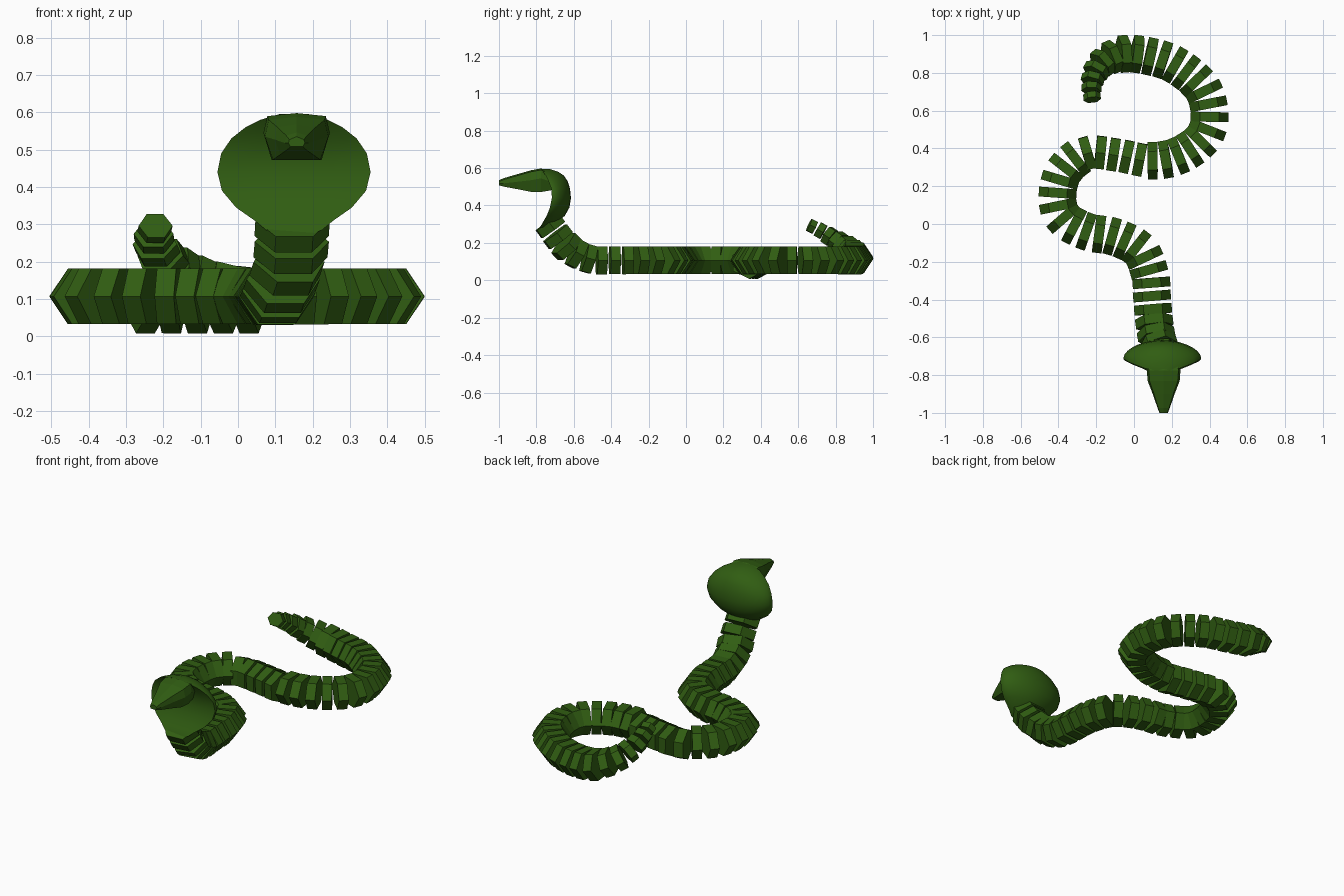
import bpy, bmesh, math
from mathutils import Vector, Matrix

if "Cube" in bpy.data.objects:
    bpy.data.objects.remove(bpy.data.objects["Cube"])

green = bpy.data.materials.new("snake_green")
green.diffuse_color = (0.03, 0.11, 0.006, 1)
green.use_nodes = True
green.node_tree.nodes["Principled BSDF"].inputs["Base Color"].default_value = green.diffuse_color


def finish(bm, name):
    bmesh.ops.remove_doubles(bm, verts=bm.verts, dist=1e-5)
    bmesh.ops.recalc_face_normals(bm, faces=bm.faces)
    me = bpy.data.meshes.new(name)
    bm.to_mesh(me)
    bm.free()
    ob = bpy.data.objects.new(name, me)
    bpy.context.collection.objects.link(ob)
    me.materials.append(green)
    return ob


def loft(bm, rings):
    """Skin closed rings of points and cap both ends."""
    vs = [[bm.verts.new(p) for p in r] for r in rings]
    n = len(vs[0])
    for a, b in zip(vs, vs[1:]):
        for i in range(n):
            bm.faces.new((a[i], a[(i + 1) % n], b[(i + 1) % n], b[i]))
    bm.faces.new(vs[0])
    bm.faces.new(vs[-1])


def catmull(pts, steps=24):
    p = [2 * pts[0] - pts[1]] + pts + [2 * pts[-1] - pts[-2]]
    out = []
    for i in range(1, len(p) - 2):
        a, b, c, d = p[i - 1:i + 3]
        for k in range(steps):
            t = k / steps
            out.append(0.5 * (2 * b + (c - a) * t + (2 * a - 5 * b + 4 * c - d) * t * t
                              + (3 * b - a - 3 * c + d) * t ** 3))
    return out + [pts[-1]]


# Winding body path from neck to tail
path = [Vector(p) for p in (
    (0.145, -0.725, 0.29), (0.14, -0.67, 0.215), (0.12, -0.60, 0.15), (0.105, -0.50, 0.11),
    (0.095, -0.38, 0.107), (0.085, -0.27, 0.107), (0.03, -0.14, 0.107), (-0.10, -0.07, 0.107),
    (-0.25, -0.04, 0.107), (-0.37, 0.03, 0.107), (-0.405, 0.14, 0.107), (-0.37, 0.28, 0.107),
    (-0.25, 0.375, 0.107), (-0.09, 0.365, 0.105), (0.08, 0.335, 0.105), (0.23, 0.36, 0.107),
    (0.36, 0.45, 0.107), (0.40, 0.57, 0.107), (0.36, 0.72, 0.107), (0.22, 0.84, 0.107),
    (0.07, 0.89, 0.107), (-0.06, 0.90, 0.125), (-0.16, 0.86, 0.17), (-0.21, 0.79, 0.22),
    (-0.225, 0.72, 0.265), (-0.22, 0.65, 0.30))]
curve = catmull(path)
dist = [0.0]
for a, b in zip(curve, curve[1:]):
    dist.append(dist[-1] + (b - a).length)
total = dist[-1]

# Hexagonal body segments, shrinking along the tail
bm = bmesh.new()
s, j = 0.0, 0
while s < total:
    while dist[j + 1] < s:
        j += 1
    c = curve[j].lerp(curve[j + 1], (s - dist[j]) / (dist[j + 1] - dist[j]))
    t = (curve[min(j + 2, len(curve) - 1)] - curve[max(j - 2, 0)]).normalized()
    side = t.cross(Vector((0, 0, 1))).normalized()
    up = side.cross(t)
    k = min(1.0, 0.42 + (total - s) / 0.68)
    roll = 0.5 if 0.25 < c.y < 0.4 and -0.26 < c.x < 0.06 else 0.0
    if roll:
        c.z = 0.094
    half = 0.026 * (0.4 + 0.6 * k)
    ring = []
    for i in range(6):
        a = i * math.pi / 3 + roll
        ring.append(c + side * 0.1 * k * math.cos(a) + up * 0.086 * k * math.sin(a))
    loft(bm, [[p - t * half for p in ring], [p + t * half for p in ring]])
    s += 0.07 * (0.45 + 0.55 * k)
finish(bm, "body_segments")

# Hood: curved front sheet with a domed back, rows of z, half width, front y, depth
rows = [(0.268, 0.035, -0.785, 0.005), (0.285, 0.075, -0.78, 0.035), (0.31, 0.105, -0.765, 0.065),
        (0.345, 0.155, -0.745, 0.085), (0.39, 0.193, -0.727, 0.092), (0.44, 0.205, -0.717, 0.09),
        (0.49, 0.195, -0.72, 0.088), (0.53, 0.168, -0.735, 0.09), (0.56, 0.13, -0.75, 0.085),
        (0.58, 0.09, -0.765, 0.07), (0.595, 0.04, -0.775, 0.035)]
bm = bmesh.new()
rings = []
for z, w, y, d in rows:
    front = [(0.15 + w * u, y, z) for u in (-1, -0.5, 0, 0.5, 1)]
    back = [(0.15 + w * math.cos(a), y + 0.012 + d * math.sin(a) ** 1.2, z)
            for a in (i * math.pi / 14 for i in range(15))]
    rings.append(front + back)
loft(bm, rings)
hood = finish(bm, "hood")
bpy.context.view_layer.objects.active = hood
hood.select_set(True)
bpy.ops.object.shade_smooth_by_angle(angle=math.radians(30))

# Head: angular wedge; stations of y, half width, bottom z, widest z, top z
bm = bmesh.new()
rings = []
for y, w, lo, mid, hi in [(-0.70, 0.075, 0.485, 0.52, 0.57), (-0.775, 0.089, 0.472, 0.545, 0.598),
                          (-0.83, 0.085, 0.473, 0.535, 0.588), (-0.90, 0.058, 0.487, 0.527, 0.568),
                          (-0.975, 0.032, 0.501, 0.518, 0.546), (-1.0, 0.022, 0.508, 0.518, 0.535)]:
    rings.append([(0.157 + w * fx, y, z) for fx, z in
                  ((-0.75, lo), (0.75, lo), (1, mid), (0.88, hi - 0.008), (0, hi), (-0.88, hi - 0.008), (-1, mid))])
loft(bm, rings)
finish(bm, "head")
